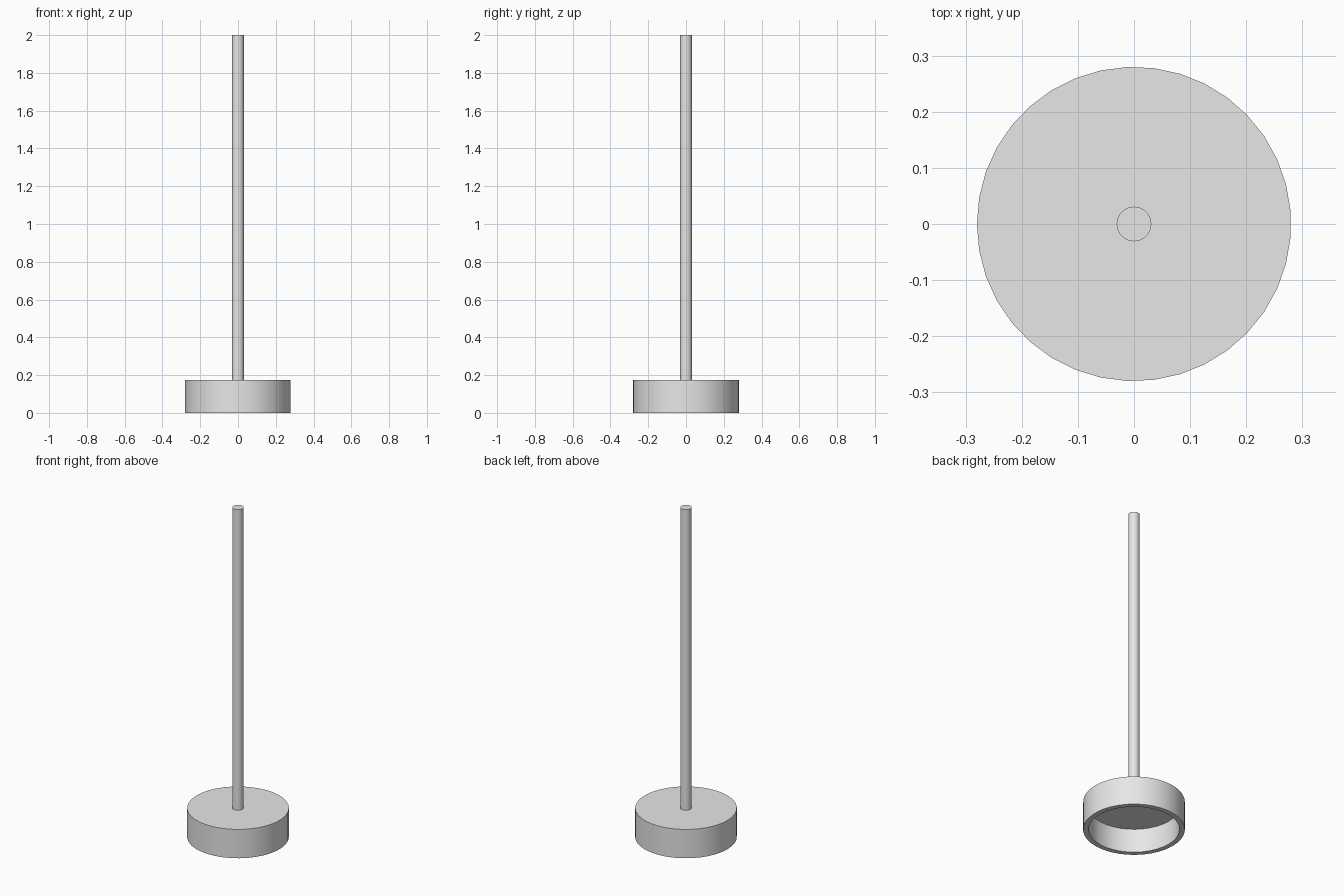
import bpy
import bmesh
from math import pi, sin, cos, radians

cube = bpy.data.objects.get("Cube")
if cube:
    bpy.data.objects.remove(cube, do_unlink=True)

# Single plain grey
grey = bpy.data.materials.new("light_grey")
grey.use_nodes = True
colour = (0.8, 0.8, 0.8, 1)
grey.diffuse_color = colour
grey.node_tree.nodes["Principled BSDF"].inputs["Base Color"].default_value = colour


def turned_part(name, profile, sides):
    """Turn a (radius, height) profile about z and cap both of its ends."""
    bm = bmesh.new()
    angles = [pi + 2 * pi * i / sides for i in range(sides)]
    rings = [[bm.verts.new((r * cos(a), r * sin(a), z)) for a in angles]
             for r, z in profile]
    for low, high in zip(rings, rings[1:]):
        for i in range(sides):
            j = (i + 1) % sides
            bm.faces.new((low[i], low[j], high[j], high[i]))
    bm.faces.new(rings[0])
    bm.faces.new(rings[-1])
    bmesh.ops.recalc_face_normals(bm, faces=bm.faces)
    mesh = bpy.data.meshes.new(name)
    bm.to_mesh(mesh)
    bm.free()
    mesh.materials.append(grey)
    part = bpy.data.objects.new(name, mesh)
    bpy.context.collection.objects.link(part)
    bpy.ops.object.select_all(action="DESELECT")
    part.select_set(True)
    bpy.context.view_layer.objects.active = part
    bpy.ops.object.shade_smooth_by_angle(angle=radians(30))
    return part


# Round base, hollow underneath: cavity ceiling, inner wall, rim, outer wall, top
radius, height, wall = 0.28, 0.175, 0.03
turned_part("hollow_base", [(radius - wall, height - wall), (radius - wall, 0),
                            (radius, 0), (radius, height)], 37)

# Tall thin rod, seated in the top of the base
turned_part("rod", [(0.031, height - wall / 2), (0.031, 2)], 20)
